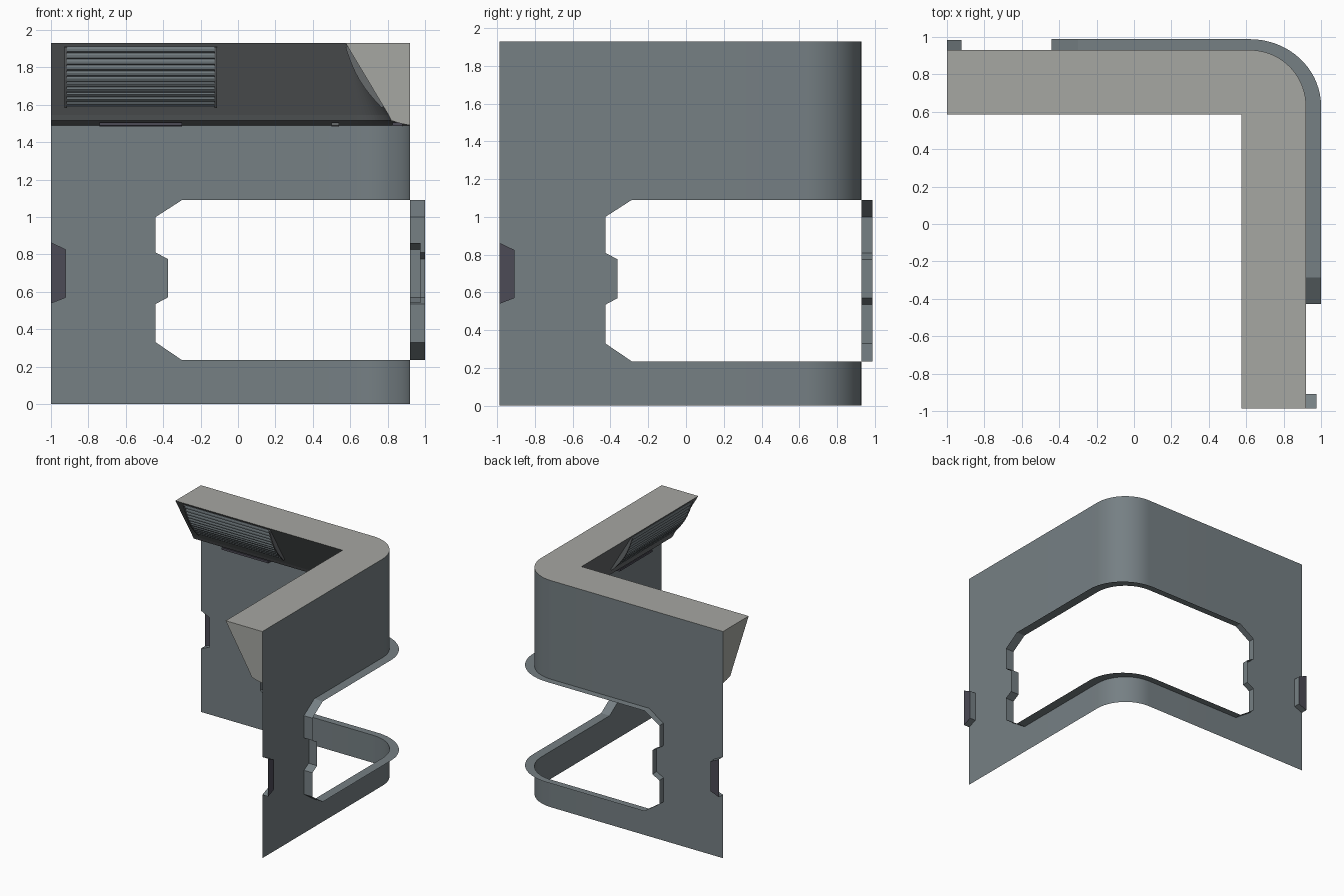
import bpy, bmesh, math

if "Cube" in bpy.data.objects:
    bpy.data.objects.remove(bpy.data.objects["Cube"])

X, Y, H, R = 0.92, 0.93, 1.93, 0.30       # wall planes, height, corner radius
END = -1.0                                # wall end in running coordinate s
SHIFT = 0.013                             # y = s + SHIFT along the right wall
N = 18


def material(name, col):
    m = bpy.data.materials.new(name)
    m.diffuse_color = (*col, 1)
    m.use_nodes = True
    m.node_tree.nodes["Principled BSDF"].inputs["Base Color"].default_value = m.diffuse_color
    return m


WALL = material("blue_grey", (0.18, 0.214, 0.23))
LIGHT = material("light_grey", (0.38, 0.385, 0.36))
SOFFIT = material("dark_grey", (0.135, 0.145, 0.152))
DARK = material("dark_violet", (0.072, 0.069, 0.092))


def build(name, faces, mats, smooth=False):
    """faces: list of (points, material index)"""
    bm = bmesh.new()
    for pts, mi in faces:
        clean = [p for i, p in enumerate(pts) if math.dist(p, pts[i - 1]) > 1e-5]
        if len(clean) > 2:
            bm.faces.new([bm.verts.new(p) for p in clean]).material_index = mi
    bmesh.ops.remove_doubles(bm, verts=bm.verts, dist=1e-5)
    bmesh.ops.recalc_face_normals(bm, faces=bm.faces)
    bmesh.ops.triangulate(bm, faces=[f for f in bm.faces if len(f.verts) > 4])
    me = bpy.data.meshes.new(name)
    bm.to_mesh(me)
    bm.free()
    for m in mats:
        me.materials.append(m)
    ob = bpy.data.objects.new(name, me)
    bpy.context.collection.objects.link(ob)
    if smooth:
        bpy.ops.object.select_all(action='DESELECT')
        ob.select_set(True)
        bpy.context.view_layer.objects.active = ob
        bpy.ops.object.shade_smooth_by_angle(angle=math.radians(25))
    return ob


def at(side, s, d, z):
    """Point at running coordinate s, offset d outward, on the back (0) or right (1) wall"""
    return (s, Y + d, z) if side == 0 else (X + d, s + SHIFT, z)


def path(s0, z, dx=0.0, dy=0.0):
    """Plan line: back wall, rounded corner, right wall, at height z"""
    rx, ry = max(R + dx, 0), max(R + dy, 0)
    cx, cy = X + dx - rx, Y + dy - ry
    arc = [(cx + rx * math.sin(a), cy + ry * math.cos(a), z)
           for a in (math.pi / 2 * i / N for i in range(N + 1))]
    return [at(0, s0, dy, z)] + arc + [at(1, s0, dx, z)]


def strip(a, b, mi=0):
    return [([a[i], a[i + 1], b[i + 1], b[i]], mi) for i in range(len(a) - 1)]


# Opening jamb and end recess outlines, as (s, z)
S0, ZB, ZT = -0.30, 0.235, 1.09
JAMB = [(S0, ZB), (-0.44, 0.33), (-0.44, 0.535), (-0.375, 0.57),
        (-0.375, 0.775), (-0.44, 0.81), (-0.44, 1.0), (S0, ZT)]
NOTCH = [(END, 0.862), (-0.922, 0.825), (-0.922, 0.57), (END, 0.54)]

# Curved wall sheet with the corner opening
outline = [(END, 0), (S0, 0)] + JAMB + [(S0, H), (END, H)] + NOTCH
faces = strip(path(S0, 0), path(S0, ZB)) + strip(path(S0, ZT), path(S0, H))
for side in (0, 1):
    faces.append(([at(side, s, 0, z) for s, z in outline], 0))
build("corner_wall", faces, [WALL], True)


# Opening frame projecting outward
def opening(dx, dy):
    right = [at(1, s, dx, z) for s, z in reversed(JAMB)]
    left = [at(0, s, dy, z) for s, z in JAMB]
    return path(S0, ZT, dx, dy) + right[1:] + path(S0, ZB, dx, dy)[::-1][1:] + left[1:]


build("opening_frame", strip(opening(0, 0), opening(0.08, 0.058)), [WALL], True)

# Sloped soffit with light top and end caps
PROF = [(0, H), (-0.345, H), (-0.115, 1.545), (-0.10, 1.515), (-0.05, 1.5), (0, 1.49)]
rows = [path(END, z, d, d) for d, z in PROF]
faces = strip(rows[0], rows[1], 1)
for a, b in zip(rows[1:], rows[2:]):
    faces += strip(a, b, 0)
for side in (0, 1):
    faces.append(([at(side, END, d, z) for d, z in PROF], 1))
build("soffit", faces, [SOFFIT, LIGHT])


def extrude(side, prof, s0, s1, mi=0):
    """Closed prism of a (d, z) profile along the wall"""
    a = [at(side, s0, d, z) for d, z in prof]
    b = [at(side, s1, d, z) for d, z in prof]
    return strip(a + a[:1], b + b[:1], mi) + [(a, mi), (b, mi)]


def slope(z, h):
    """Point raised h from the soffit slope at height z"""
    k = (0.345 - 0.115) / (H - 1.545)
    n = math.hypot(1, k)
    return (-0.115 - (z - 1.545) * k - h / n, z - h * k / n)


def bulge(t):
    return 0.008 + 0.026 * math.sin(math.pi * t)


Z0, Z1, SLATS = 1.59, 1.912, 11
for side, word in enumerate(("back", "right")):
    # End recess: sides and dark back plate
    a = [at(side, s, 0, z) for s, z in NOTCH]
    b = [at(side, s, 0.055, z) for s, z in NOTCH]
    build(word + "_end_recess", strip(a, b, 0) + [(b, 1)], [WALL, DARK])

    # Louvred vent, saw-tooth slats
    prof = [slope(Z0, -0.005)]
    for i in range(SLATS):
        t, u = i / SLATS, (i + 0.7) / SLATS
        prof += [slope(Z0 + (Z1 - Z0) * t, bulge(t) - 0.006),
                 slope(Z0 + (Z1 - Z0) * (t + 0.3 / SLATS), bulge(t)),
                 slope(Z0 + (Z1 - Z0) * u, bulge(u))]
    prof += [slope(Z1, 0.002), slope(Z1, -0.005)]
    build(word + "_vent_slats", extrude(side, prof, -0.915, -0.125), [WALL])

    # Vent side bars
    bar = [slope(Z0, -0.005)] + [slope(Z0 + (Z1 - Z0) * i / 8, bulge(i / 8) + 0.004)
                                 for i in range(9)] + [slope(Z1, -0.005)]
    build(word + "_vent_bars", extrude(side, bar, -0.927, -0.915)
          + extrude(side, bar, -0.125, -0.112), [SOFFIT])

    # Strip and small stud under the soffit lip
    box = [(-0.095, 1.506), (-0.095, 1.488), (-0.04, 1.485), (-0.04, 1.506)]
    build(word + "_lip_strip", extrude(side, box, -0.74, -0.30), [DARK])
    build(word + "_lip_stud", extrude(side, box, 0.50, 0.54), [SOFFIT])
